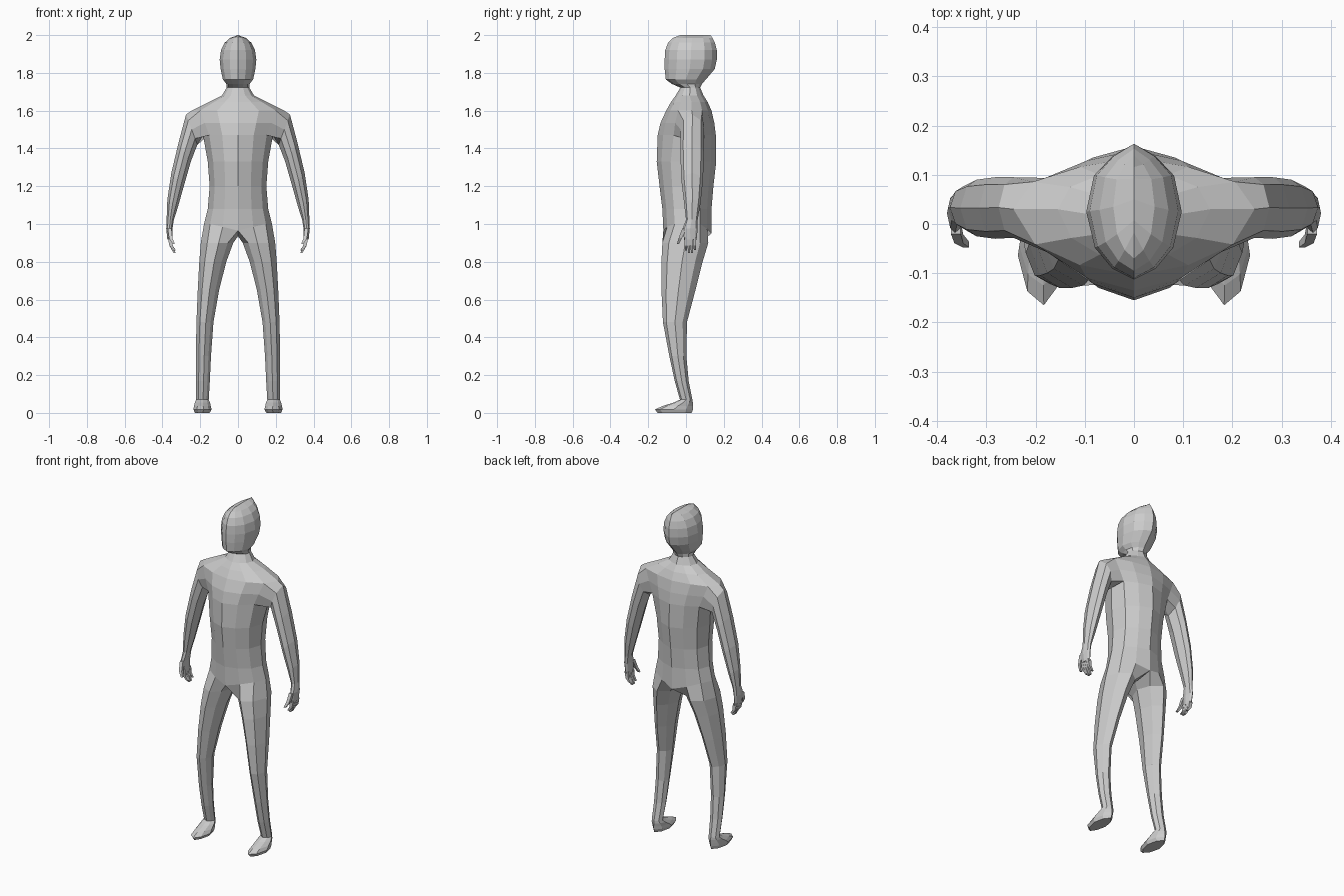
import bpy, bmesh
from mathutils import Matrix

bm = bmesh.new()


def loft(a, b):
    """Quads between two closed loops of equal length."""
    n = len(a)
    for i in range(n):
        bm.faces.new((a[i], a[(i + 1) % n], b[(i + 1) % n], b[i]))


def tube(points):
    """Small closed four-sided limb: (x, y, z, half width x, half width y)."""
    rings = [[bm.verts.new((x + sx * rx, y + sy * ry, z))
              for sx, sy in ((-1, -1), (1, -1), (1, 1), (-1, 1))]
             for x, y, z, rx, ry in points]
    for a, b in zip(rings, rings[1:]):
        loft(a, b)
    bm.faces.new(rings[0])
    bm.faces.new(rings[-1])


# Torso, neck and head: half sections from front midline to back midline
SECTION = [(0, -1), (.45, -.84), (.82, -.53), (1, 0), (.84, .53), (.45, .82), (0, 1)]
rows = [  # z, half width, front y, back y
    (1.0, .18, -.12, .135), (1.08, .16, -.125, .135), (1.2, .15, -.14, .145),
    (1.33, .16, -.155, .16), (1.47, .185, -.15, .158), (1.535, .215, -.135, .15),
    (1.60, .245, -.105, .135), (1.645, .155, -.08, .115), (1.68, .085, -.055, .093),
    (1.722, .06, -.03, .075), (1.742, .062, -.075, .085), (1.765, .08, -.107, .105),
    (1.82, .092, -.113, .152), (1.87, .097, -.113, .163), (1.92, .09, -.11, .163),
    (1.96, .07, -.095, .153), (1.985, .042, -.07, .14), (2.0, 0, -.03, .13)]
grid = []
for z, w, yf, yb in rows:
    yc = .03 if 1.4 < z < 1.65 else (yf + yb) / 2
    grid.append([bm.verts.new((w * sx, yc + (sy * (yb - yc) if sy > 0 else sy * (yc - yf)), z))
                 for sx, sy in SECTION])
grid[0][0].co.z, grid[0][6].co.z = .965, .95
grid[0][1].co.z, grid[0][5].co.z = .985, .975
for r in range(len(rows) - 1):
    for c in range(6):
        if r in (4, 5) and c in (2, 3):   # opening for the arm
            continue
        bm.faces.new((grid[r][c], grid[r][c + 1], grid[r + 1][c + 1], grid[r + 1][c]))

# Arm and palm, continued from the shoulder opening
ARM = [(.2, .12), (.5, 0), (.8, .12), (1, .5), (.8, .88), (.5, 1), (.2, .88), (0, .5)]
arm_rings = [  # inner x, z, outer x, z, front y, back y
    (.215, 1.42, .275, 1.58, -.028, .095), (.25, 1.33, .315, 1.43, -.03, .095),
    (.287, 1.2, .353, 1.27, -.025, .09), (.318, 1.09, .374, 1.13, -.01, .077),
    (.34, 1.02, .378, 1.025, .0, .062), (.347, .975, .38, .975, -.018, .062),
    (.346, .915, .374, .918, -.01, .056)]
prev = [grid[4][2], grid[5][2], grid[6][2], grid[6][3],
        grid[6][4], grid[5][4], grid[4][4], grid[4][3]]
for xi, zi, xo, zo, yf, yb in arm_rings:
    ring = [bm.verts.new((xi + u * (xo - xi), yf + v * (yb - yf), zi + u * (zo - zi)))
            for u, v in ARM]
    loft(prev, ring)
    prev = ring
bm.faces.new(prev)

# Fingers and thumb
for i, tip in enumerate((.86, .847, .847, .862)):
    y = .0 + i * .0155
    tube([(.36, y, .925, .011, .007), (.354, y, .885, .009, .007), (.336, y, tip, .006, .005)])
tube([(.362, -.008, .975, .01, .012), (.356, -.03, .925, .009, .009),
      (.341, -.042, .895, .006, .006)])

# Leg and foot, continued from the hip through a crotch point
LEG = [(.17, .18), (.45, 0), (.8, .14), (1, .5), (.84, .82), (.5, 1), (.16, .82), (0, .5)]
leg_rings = [  # z, inner x, outer x, front y, back y
    (.9, .025, .197, -.125, .118), (.8, .062, .205, -.13, .088), (.65, .10, .213, -.13, .05),
    (.48, .13, .22, -.122, .005), (.3, .143, .223, -.088, .002), (.17, .149, .223, -.06, .014),
    (.07, .155, .222, -.032, .034), (.055, .148, .228, -.065, .036),
    (.036, .144, .233, -.125, .037), (.018, .14, .236, -.165, .037), (0, .15, .228, -.15, .03)]
prev = grid[0] + [bm.verts.new((0, .01, .935))]
for z, xi, xo, yf, yb in leg_rings:
    ring = [bm.verts.new((xi + u * (xo - xi), yf + v * (yb - yf), z)) for u, v in LEG]
    loft(prev, ring)
    prev = ring
bm.faces.new(prev)

# Mirror to the other side and weld the midline
copy = bmesh.ops.duplicate(bm, geom=bm.verts[:] + bm.edges[:] + bm.faces[:])["geom"]
bmesh.ops.transform(bm, matrix=Matrix.Diagonal((-1, 1, 1, 1)),
                    verts=[g for g in copy if isinstance(g, bmesh.types.BMVert)])
bmesh.ops.remove_doubles(bm, verts=bm.verts[:], dist=1e-4)
bmesh.ops.recalc_face_normals(bm, faces=bm.faces[:])

mesh = bpy.data.meshes.new("body")
bm.to_mesh(mesh)
bm.free()
grey = bpy.data.materials.new("light grey")
grey.diffuse_color = (.6, .6, .6, 1)
mesh.materials.append(grey)
bpy.context.collection.objects.link(bpy.data.objects.new("body", mesh))
